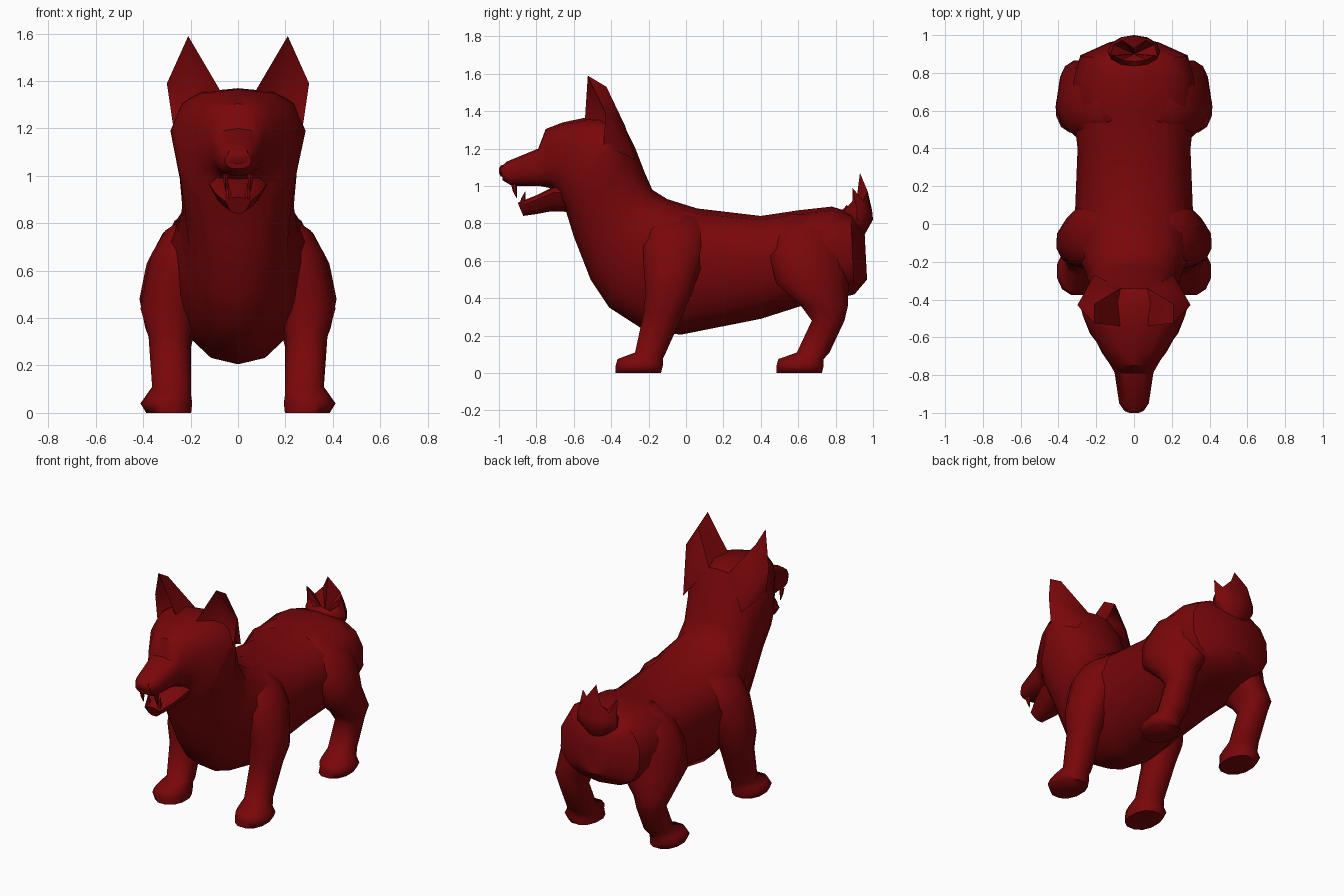
import bpy, bmesh, math
from mathutils import Vector

red = bpy.data.materials.new("dark_red")
red.diffuse_color = (0.19, 0.002, 0.003, 1)


def finish(name, bm, mirror=False, angle=40):
    bmesh.ops.recalc_face_normals(bm, faces=bm.faces)
    me = bpy.data.meshes.new(name)
    bm.to_mesh(me)
    bm.free()
    ob = bpy.data.objects.new(name, me)
    bpy.context.collection.objects.link(ob)
    me.materials.append(red)
    if mirror:
        m = ob.modifiers.new("mirror", "MIRROR")
        m.use_mirror_merge = False
    bpy.ops.object.select_all(action='DESELECT')
    ob.select_set(True)
    bpy.context.view_layer.objects.active = ob
    bpy.ops.object.shade_smooth_by_angle(angle=math.radians(angle))
    return ob


def power(v, e):
    return math.copysign(abs(v) ** e, v)


def loft(rings):
    bm = bmesh.new()
    loops = [[bm.verts.new(p) for p in r] for r in rings]
    n = len(loops[0])
    for a, b in zip(loops, loops[1:]):
        for i in range(n):
            bm.faces.new((a[i], a[(i + 1) % n], b[(i + 1) % n], b[i]))
    bm.faces.new(loops[0])
    bm.faces.new(loops[-1])
    return bm


# ring spanning a top and a bottom point of the side profile; keel narrows its underside
def spine_ring(yt, zt, yb, zb, w, keel=0.0, n=14, e=0.8):
    top, bot = Vector((0, yt, zt)), Vector((0, yb, zb))
    c, h = (top + bot) / 2, (top - bot) / 2
    ring = []
    for i in range(n):
        a = 2 * math.pi * i / n
        s = power(math.cos(a), e)
        x = w * power(math.sin(a), e) * (1 - keel * max(0, 0.3 - s))
        ring.append(c + h * s + Vector((x, 0, 0)))
    return ring


# horizontal ring for the legs; skew pulls its rear half towards the body
def leg_ring(x, y, z, rx, ry, n=12, e=0.9, skew=0.0):
    angs = [2 * math.pi * (i + 0.5) / n for i in range(n)]
    return [Vector((x + rx * power(math.cos(a), e) - skew * max(0, ry * math.sin(a)),
                    y + ry * power(math.sin(a), e), z)) for a in angs]


# torso, neck and head with muzzle in one skin
body = [(0.955, 0.75, 0.968, 0.50, 0.13), (0.88, 0.86, 0.90, 0.42, 0.29),
        (0.78, 0.89, 0.76, 0.39, 0.325), (0.60, 0.87, 0.62, 0.36, 0.33),
        (0.40, 0.84, 0.40, 0.29, 0.305, 0.15), (0.06, 0.88, -0.03, 0.205, 0.32, 0.25),
        (-0.10, 0.93, -0.24, 0.24, 0.31, 0.3), (-0.18, 0.98, -0.41, 0.35, 0.26, 0.25),
        (-0.22, 1.07, -0.51, 0.50, 0.24, 0.2), (-0.27, 1.20, -0.60, 0.73, 0.255, 0.15),
        (-0.34, 1.34, -0.64, 0.86, 0.29, 0.2), (-0.41, 1.37, -0.655, 0.89, 0.275, 0.2),
        (-0.54, 1.365, -0.67, 0.92, 0.23, 0.2),
        (-0.66, 1.34, -0.69, 0.97, 0.175), (-0.75, 1.305, -0.73, 0.99, 0.13),
        (-0.79, 1.20, -0.78, 1.00, 0.105), (-0.96, 1.13, -0.93, 1.00, 0.08),
        (-0.99, 1.10, -0.98, 1.03, 0.055)]
finish("body_and_head", loft([spine_ring(*r, e=0.65 if 9 < i < 13 else 0.8)
                              for i, r in enumerate(body)]))

# lower jaw
jaw = [(-0.56, 1.00, -0.58, 0.86, 0.13), (-0.70, 1.0, -0.72, 0.865, 0.125),
       (-0.79, 0.955, -0.80, 0.85, 0.10), (-0.90, 0.91, -0.87, 0.84, 0.055)]
finish("lower_jaw", loft([spine_ring(*r, keel=0.4, n=10, e=0.6) for r in jaw]))

# nose
nose = [(-0.94, 1.125, -0.95, 1.05, 0.055), (-0.99, 1.11, -0.99, 1.05, 0.05),
        (-1.0, 1.095, -1.0, 1.07, 0.025)]
finish("nose", loft([spine_ring(*r, n=8) for r in nose]))

# legs
front = [(0.14, -0.04, 0.85, 0.05, 0.12), (0.19, -0.05, 0.77, 0.12, 0.17),
         (0.23, -0.06, 0.67, 0.14, 0.175), (0.27, -0.075, 0.55, 0.125, 0.155),
         (0.295, -0.09, 0.44, 0.12, 0.13), (0.29, -0.12, 0.32, 0.09, 0.11),
         (0.28, -0.19, 0.11, 0.085, 0.085), (0.29, -0.245, 0.075, 0.095, 0.125),
         (0.30, -0.25, 0.04, 0.11, 0.13), (0.29, -0.255, 0.0, 0.095, 0.125)]
hind = [(0.14, 0.66, 0.85, 0.05, 0.12), (0.20, 0.67, 0.76, 0.12, 0.20),
        (0.25, 0.67, 0.63, 0.14, 0.23), (0.285, 0.675, 0.48, 0.135, 0.20),
        (0.285, 0.74, 0.36, 0.11, 0.13), (0.28, 0.76, 0.28, 0.085, 0.09),
        (0.28, 0.68, 0.11, 0.085, 0.09), (0.295, 0.615, 0.075, 0.095, 0.125),
        (0.31, 0.61, 0.04, 0.105, 0.13), (0.295, 0.605, 0.0, 0.095, 0.125)]
for name, rings, skew in (("front_legs", front, 0.1), ("hind_legs", hind, 0.45)):
    finish(name, loft([leg_ring(*r, skew=skew if r[2] > 0.4 else 0) for r in rings]),
           mirror=True, angle=65)

# ears: pointed shell with a hollow front, running down into the neck
bm = bmesh.new()
tip, inner, outer, low, hollow, back, mid, side, root = [bm.verts.new(p) for p in (
    (0.21, -0.525, 1.59), (0.075, -0.54, 1.36), (0.30, -0.43, 1.39),
    (0.275, -0.44, 1.22), (0.19, -0.42, 1.35), (0.19, -0.325, 1.32),
    (0.21, -0.425, 1.53), (0.07, -0.34, 1.33), (0.21, -0.27, 1.14))]
for f in ((tip, inner, hollow), (tip, hollow, outer), (hollow, low, outer),
          (inner, low, hollow), (tip, outer, mid), (mid, outer, back),
          (outer, root, back), (outer, low, root), (tip, mid, inner),
          (mid, side, inner), (mid, back, side), (side, back, root),
          (inner, side, root), (inner, root, low)):
    bm.faces.new(f)
finish("ears", bm, mirror=True, angle=60)

# tail: cup of pointed tufts, tallest at the back
bm = bmesh.new()
n = 12
angs = [2 * math.pi * i / n + math.pi / 2 for i in range(n)]


def tail_ring(y, z, rx, ry):
    return [bm.verts.new((rx * math.cos(a), y + ry * math.sin(a), z)) for a in angs]


heights = [1.07, 0.97, 0.92, 0.99, 0.92, 0.88, 0.90, 0.88, 0.92, 0.99, 0.92, 0.97]
loops = [tail_ring(0.90, 0.74, 0.07, 0.055), tail_ring(0.915, 0.82, 0.14, 0.085),
         tail_ring(0.915, 0.87, 0.14, 0.08), tail_ring(0.92, 0.9, 0.125, 0.06)]
for i, z in enumerate(heights):
    loops[3][i].co.z = z
loops[3][0].co.y = 0.93
for i in (3, 9):
    loops[3][i].co.y = 0.89
for a, b in zip(loops, loops[1:]):
    for i in range(n):
        j = (i + 1) % n
        bm.faces.new((a[i], a[j], b[j], b[i]))
pit = bm.verts.new((0, 0.90, 0.84))
for i in range(n):
    bm.faces.new((loops[3][i], loops[3][(i + 1) % n], pit))
bm.faces.new(loops[0])
finish("tail", bm)

# eyes
bm = bmesh.new()
bmesh.ops.create_uvsphere(bm, u_segments=8, v_segments=6, radius=1)
for v in bm.verts:
    v.co = Vector((0.16 + 0.026 * v.co.x + 0.02 * v.co.y,
                   -0.65 + 0.045 * v.co.y, 1.18 + 0.028 * v.co.z))
finish("eyes", bm, mirror=True)

# fangs: upper pair hangs down, lower pair stands up
for name, x, y, z0, z1 in (("upper_fangs", 0.052, -0.92, 1.01, 0.935),
                           ("lower_fangs", 0.04, -0.875, 0.90, 0.97)):
    bm = loft([leg_ring(x, y, z0, 0.014, 0.016, n=6),
               leg_ring(x, y + 0.005, (z0 + z1) / 2, 0.01, 0.011, n=6),
               leg_ring(x, y + 0.015, z1, 0.001, 0.001, n=6)])
    finish(name, bm, mirror=True)
